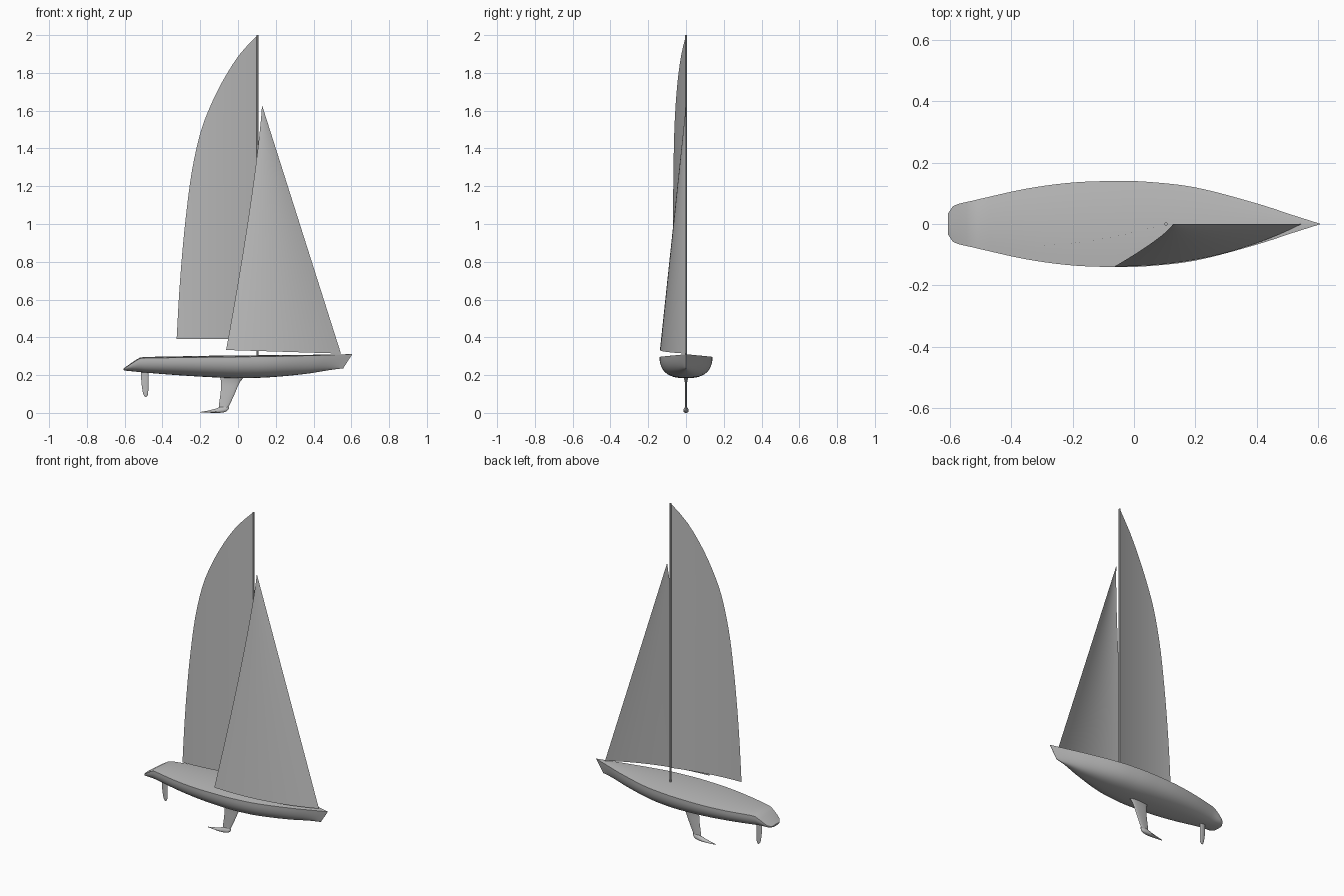
import bpy, bmesh, math
from mathutils import Vector

if "Cube" in bpy.data.objects:
    bpy.data.objects.remove(bpy.data.objects["Cube"], do_unlink=True)

grey = bpy.data.materials.new("light grey")
grey.use_nodes = True
COLOUR = (0.5, 0.5, 0.5, 1)
grey.diffuse_color = COLOUR
grey.node_tree.nodes["Principled BSDF"].inputs["Base Color"].default_value = COLOUR


def interp(table, v):
    """Catmull-Rom lookup in rows (key, a, b, ...) sorted by key."""
    i = 0
    while i < len(table) - 2 and v > table[i + 1][0]:
        i += 1
    p, q = table[i], table[i + 1]
    o, r = table[max(i - 1, 0)], table[min(i + 2, len(table) - 1)]
    h = q[0] - p[0]
    t = (v - p[0]) / h
    out = []
    for k in range(1, len(p)):
        m0 = (q[k] - o[k]) / (q[0] - o[0]) * h
        m1 = (r[k] - p[k]) / (r[0] - p[0]) * h
        out.append((2*t**3 - 3*t**2 + 1) * p[k] + (t**3 - 2*t**2 + t) * m0
                   + (3*t**2 - 2*t**3) * q[k] + (t**3 - t**2) * m1)
    return out


def loft(name, rings, closed=True, angle=40):
    """Skin a list of equal-length point rows; closed rows get end caps."""
    bm = bmesh.new()
    rows = [[bm.verts.new(p) for p in ring] for ring in rings]
    n = len(rows[0])
    for a, b in zip(rows, rows[1:]):
        for i in range(n if closed else n - 1):
            j = (i + 1) % n
            bm.faces.new((a[i], a[j], b[j], b[i]))
    if closed:
        bm.faces.new(rows[0])
        bm.faces.new(rows[-1])
    bmesh.ops.remove_doubles(bm, verts=bm.verts, dist=0.0002)
    bmesh.ops.recalc_face_normals(bm, faces=bm.faces)
    mesh = bpy.data.meshes.new(name)
    bm.to_mesh(mesh)
    bm.free()
    obj = bpy.data.objects.new(name, mesh)
    bpy.context.collection.objects.link(obj)
    mesh.materials.append(grey)
    bpy.ops.object.select_all(action='DESELECT')
    obj.select_set(True)
    bpy.context.view_layer.objects.active = obj
    bpy.ops.object.shade_smooth_by_angle(angle=math.radians(angle))
    return obj


# Hull stations: deck x, half beam, deck z, bottom z, bottom x
STATIONS = [(-0.605, 0.035, 0.234, 0.226, -0.605), (-0.59, 0.058, 0.243, 0.223, -0.59),
            (-0.57, 0.066, 0.257, 0.221, -0.57), (-0.52, 0.077, 0.288, 0.216, -0.52),
            (-0.5, 0.082, 0.291, 0.214, -0.5), (-0.35, 0.115, 0.292, 0.202, -0.35),
            (-0.2, 0.135, 0.294, 0.192, -0.2), (-0.05, 0.14, 0.296, 0.185, -0.05),
            (0.05, 0.137, 0.297, 0.184, 0.05), (0.2, 0.119, 0.299, 0.19, 0.19),
            (0.4, 0.067, 0.304, 0.208, 0.37), (0.52, 0.028, 0.308, 0.226, 0.48),
            (0.605, 0.001, 0.311, 0.236, 0.557)]


def hull_ring(x):
    beam, top, low, low_x = interp(STATIONS, x)
    ring = []
    for i in range(25):                      # under-body, side to side
        a = math.pi * i / 24
        c, s = math.cos(a), math.sin(a)
        y = beam * math.copysign(abs(c) ** 0.75, c)
        d = s ** 0.85
        ring.append((x + (low_x - x) * d, y, top + (low - top) * d))
    camber = 0.008 * beam / 0.14
    for i in range(1, 8):                    # gently crowned deck
        f = i / 4 - 1
        ring.append((x, beam * f, top + camber * (1 - f * f)))
    return ring


xs = [s[0] for s in STATIONS]
stations = []
for a, b in zip(xs, xs[1:]):
    steps = max(1, round((b - a) / 0.03))
    stations += [a + (b - a) * i / steps for i in range(steps)]
loft("hull", [hull_ring(x) for x in stations + [xs[-1]]])


def foil(lead, trail, thick, z, n=16):
    """Horizontal teardrop section, blunt end forward."""
    ring = []
    for i in range(n):
        a = 2 * math.pi * i / n
        u = (1 - math.cos(a)) / 2
        ring.append((lead + (trail - lead) * u, thick * math.sin(a) * (1 - 0.5 * u), z))
    return ring


# Keel fin: z, leading x, trailing x, half thickness
FIN = [(0.012, -0.062, -0.1, 0.008), (0.04, -0.046, -0.101, 0.006),
       (0.1, -0.018, -0.093, 0.006), (0.155, 0.006, -0.089, 0.007),
       (0.178, 0.022, -0.092, 0.012), (0.2, 0.045, -0.1, 0.02)]
zs = [0.012 + 0.188 * i / 16 for i in range(17)]
loft("keel_fin", [foil(*interp(FIN, z), z) for z in zs])

# Keel bulb sweeping aft: x, half width, bottom z, top z
BULB = [(-0.2, 0.003, 0.002, 0.005), (-0.16, 0.011, 0.001, 0.012),
        (-0.12, 0.017, 0.0, 0.022), (-0.085, 0.017, 0.001, 0.034),
        (-0.06, 0.011, 0.008, 0.034), (-0.048, 0.002, 0.022, 0.032)]
rings = []
for k in range(21):
    x = -0.2 + 0.152 * k / 20
    w, low, high = interp(BULB, x)
    ring = []
    for i in range(14):
        a = 2 * math.pi * i / 14
        s = math.sin(a)
        ring.append((x, w * math.cos(a) * (0.75 - 0.25 * s), (low + high) / 2 + (high - low) / 2 * s))
    rings.append(ring)
loft("keel_bulb", rings)

# Rudder blade: z, leading x, trailing x, half thickness
RUDDER = [(0.085, -0.484, -0.492, 0.002), (0.092, -0.478, -0.499, 0.004),
          (0.12, -0.475, -0.506, 0.005), (0.17, -0.474, -0.512, 0.006),
          (0.225, -0.474, -0.513, 0.006)]
loft("rudder", [foil(*interp(RUDDER, 0.085 + 0.14 * i / 14), 0.085 + 0.14 * i / 14)
                for i in range(15)])

# Mast
MAST_X = 0.104
loft("mast", [[(MAST_X + 0.005 * math.cos(math.tau * i / 12), 0.005 * math.sin(math.tau * i / 12), z)
               for i in range(12)] for z in (0.295, 2.0)])

# Mainsail: height and trailing edge x, belly follows distance from the mast
LEECH = [(0.39, -0.325), (0.624, -0.312), (0.836, -0.296), (1.048, -0.275), (1.286, -0.243),
         (1.48, -0.2), (1.593, -0.16), (1.75, -0.085), (1.9, 0.01), (1.995, 0.098)]
rings = []
for k in range(33):
    z = 0.39 + 1.605 * k / 32
    width = 0.1 - interp(LEECH, z)[0]
    row = []
    for i in range(17):
        d = width * i / 16
        row.append((0.1 - d, -0.07 * (1 - max(0, 1 - d / 0.425) ** 1.8), z))
    rings.append(row)
loft("mainsail", rings, closed=False, angle=80)

# Jib: head at t = 0, foot at t = 1, forestay at s = 0
rings = []
for k in range(25):
    t = max(k / 24, 0.004)
    luff = Vector((0.127 + 0.418 * t, 0, 1.63 - 1.316 * t))
    leech = Vector((0.127 - 0.19 * t ** 1.25, -0.138 * t, 1.63 - 1.297 * t))
    row = []
    for i in range(17):
        s = i / 16
        p = luff.lerp(leech, s)
        p.y = leech.y * (1 - (1 - s) ** 2.2)
        row.append(p)
    rings.append(row)
loft("jib", rings, closed=False, angle=80)
